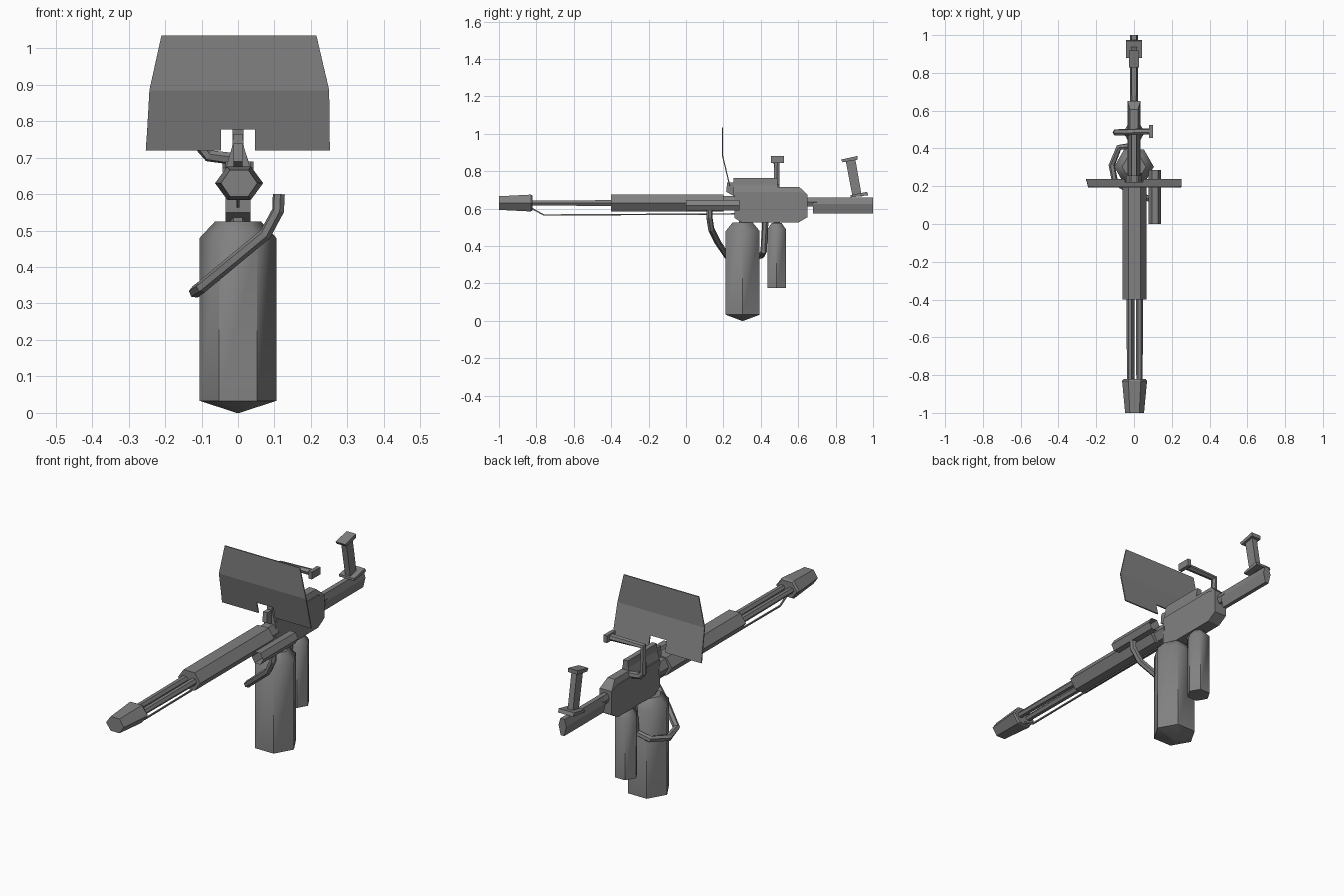
import bpy, bmesh, math
from mathutils import Vector

if "Cube" in bpy.data.objects:
    bpy.data.objects.remove(bpy.data.objects["Cube"])

steel = bpy.data.materials.new("dark_steel_grey")
steel.use_nodes = True
GREY = (0.22, 0.22, 0.22, 1)
steel.diffuse_color = GREY
steel.node_tree.nodes["Principled BSDF"].inputs["Base Color"].default_value = GREY


def finish(name, bm, fix=True):
    if fix:
        bmesh.ops.recalc_face_normals(bm, faces=bm.faces)
    mesh = bpy.data.meshes.new(name)
    bm.to_mesh(mesh)
    bm.free()
    mesh.materials.append(steel)
    ob = bpy.data.objects.new(name, mesh)
    bpy.context.collection.objects.link(ob)
    return ob


def loft(name, rings, caps=True):
    """Skin a list of point rings that have equal counts."""
    bm = bmesh.new()
    loops = [[bm.verts.new(p) for p in ring] for ring in rings]
    n = len(loops[0])
    for a, b in zip(loops, loops[1:]):
        for i in range(n):
            j = (i + 1) % n
            bm.faces.new((a[i], a[j], b[j], b[i]))
    if caps:
        bm.faces.new(loops[0])
        bm.faces.new(loops[-1])
    return finish(name, bm)


def hexagon(rx, rz=None):
    rz = rz or rx
    return [(rx * math.cos(i * math.pi / 3), rz * math.sin(i * math.pi / 3)) for i in range(6)]


def bar(name, x, z, stations, caps=True):
    """Hexagonal bar along y; stations are (y, x radius, z radius)."""
    return loft(name, [[(x + u, y, z + v) for u, v in hexagon(rx, rz)]
                       for y, rx, rz in stations], caps)


def tank(name, y, stations):
    """Upright hexagonal bottle; stations are (z, radius)."""
    ob = loft(name, [[(u, y + v, z) for u, v in hexagon(r)] for z, r in stations])
    smooth(ob, 50)


def smooth(ob, angle):
    bpy.ops.object.select_all(action='DESELECT')
    ob.select_set(True)
    bpy.context.view_layer.objects.active = ob
    bpy.ops.object.shade_smooth_by_angle(angle=math.radians(angle))


def pipe(name, points, radius, sides=6):
    """Tube swept along a polyline with mitred corners."""
    pts = [Vector(p) for p in points]
    dirs = [(b - a).normalized() for a, b in zip(pts, pts[1:])]
    side = dirs[0].orthogonal().normalized()
    rings = []
    for i, p in enumerate(pts):
        before, after = dirs[max(i - 1, 0)], dirs[min(i, len(dirs) - 1)]
        t = (before + after).normalized()
        side = (side - t * side.dot(t)).normalized()
        up = t.cross(side)
        rings.append([p + radius * (side * math.cos(k * math.tau / sides)
                                    + up * math.sin(k * math.tau / sides))
                      for k in range(sides)])
    return loft(name, rings)


def side_plate(name, profile, half_width):
    """Extrude a (y, z) outline across x."""
    return loft(name, [[(s * half_width, y, z) for y, z in profile] for s in (-1, 1)])


# Barrel group
AXIS = 0.63
bar("muzzle", 0.003, AXIS, [(-1, 0.05, 0.042), (-0.83, 0.066, 0.052), (-0.82, 0.058, 0.046)])
for label, sx in (("left", 1), ("right", -1)):
    bar(label + "_barrel", 0.004 + sx * 0.025, AXIS,
        [(-0.84, 0.017, 0.015), (-0.38, 0.018, 0.018)])
bar("barrel_sleeve", 0.003, AXIS, [(-0.4, 0.063, 0.053), (0.2, 0.063, 0.053)])
bar("sleeve_collar", 0, AXIS, [(0.19, 0.043, 0.045), (0.27, 0.043, 0.045)])
pipe("lower_wire", [(0, -0.84, 0.61), (0, -0.76, 0.566), (0, 0.27, 0.572)], 0.005, 4)

# Open side tube
bar("side_tube", 0.11, 0.618, [(0, 0.032, 0.033), (0.285, 0.032, 0.033)], caps=False)

# Receiver body with narrowing top and chamfered lower edge
body = [(0.26, 0.55), (0.3, 0.525), (0.6, 0.525), (0.65, 0.555),
        (0.65, 0.675), (0.6, 0.69), (0.26, 0.69)]
side_plate("receiver_body", body, 0.034)


def ridge(name, y0, y1, levels):
    loft(name, [[(-w, y0, z), (w, y0, z), (w, y1, z), (-w, y1, z)] for z, w in levels])


ridge("receiver_front_top", 0.255, 0.49, [(0.67, 0.034), (0.73, 0.016), (0.765, 0.013)])
loft("receiver_rear_top", [[(-0.034, 0.48, 0.675), (0.034, 0.48, 0.675),
                            (0.034, 0.65, 0.675), (-0.034, 0.65, 0.675)],
                           [(-0.02, 0.48, 0.717), (0.02, 0.48, 0.717),
                            (0.02, 0.605, 0.717), (-0.02, 0.605, 0.717)]])

# Stock and rear rest
loft("stock", [[(u, y, z) for u, z in ((-0.012, 0.66), (0.012, 0.66), (0.022, 0.625),
                                       (0.01, 0.574), (-0.01, 0.574), (-0.022, 0.625))]
               for y in (0.68, 1.0)])
bar("stock_rod", 0, 0.635, [(0.64, 0.021, 0.028), (0.7, 0.021, 0.028)])
side_plate("rest_base", [(0.88, 0.66), (0.975, 0.672), (0.968, 0.69), (0.88, 0.672)], 0.043)
side_plate("rest_post", [(0.89, 0.665), (0.94, 0.665), (0.905, 0.865), (0.853, 0.86)], 0.015)
side_plate("rest_pad", [(0.828, 0.862), (0.838, 0.848), (0.918, 0.862), (0.918, 0.882)], 0.027)

# Cocking handle: bent pipe with a knob
pipe("handle_pipe", [(0, 0.485, 0.695), (-0.08, 0.485, 0.705), (-0.097, 0.485, 0.725),
                     (-0.097, 0.485, 0.862), (0.085, 0.49, 0.862)], 0.017)
loft("handle_knob", [[(x, y, z) for y, z in ((0.455, 0.845), (0.525, 0.845),
                                             (0.525, 0.882), (0.455, 0.882))]
                     for x in (0.08, 0.1)])

# Bent shield with a notch in its lower edge
bm = bmesh.new()
NOTCH, HIGH = 0.047, 0.778


def shield_point(x, z):
    y = 0.195 if z > 0.88 else 0.195 + (0.885 - z) * 0.24
    return bm.verts.new((x, y, z))


outline = [[(-0.253, 0.72), (-NOTCH, 0.72), (-NOTCH, HIGH), (-0.249, HIGH)],
           [(NOTCH, 0.72), (0.252, 0.72), (0.251, HIGH), (NOTCH, HIGH)],
           [(-0.249, HIGH), (-NOTCH, HIGH), (NOTCH, HIGH), (0.251, HIGH),
            (0.25, 0.885), (-0.243, 0.885)],
           [(-0.243, 0.885), (0.25, 0.885), (0.215, 1.035), (-0.21, 1.035)]]
for part in outline:
    bm.faces.new([shield_point(*p) for p in part])
bmesh.ops.remove_doubles(bm, verts=bm.verts, dist=0.0005)
shield = finish("shield", bm)
thick = shield.modifiers.new("thickness", 'SOLIDIFY')
thick.thickness = 0.006
thick.offset = 0

# Shield bracket
side_plate("shield_bracket", [(0.215, 0.69), (0.27, 0.66), (0.27, 0.74), (0.22, 0.74)], 0.012)

# Tanks under the body
tank("main_tank", 0.303, [(0, 0.004), (0.033, 0.105), (0.48, 0.105), (0.525, 0.063)])
tank("main_tank_neck", 0.303, [(0.51, 0.024), (0.56, 0.024)])
tank("rear_tank", 0.485, [(0.175, 0.057), (0.49, 0.057), (0.524, 0.03)])
tank("rear_tank_neck", 0.485, [(0.51, 0.02), (0.56, 0.02)])

# Hose from the side tube around the main tank to the body
pipe("hose", [(0.112, 0.125, 0.6), (0.11, 0.125, 0.555), (0.075, 0.135, 0.49),
              (-0.01, 0.17, 0.42), (-0.1, 0.22, 0.345), (-0.118, 0.31, 0.332),
              (-0.08, 0.405, 0.35), (-0.01, 0.415, 0.37), (0, 0.425, 0.54)], 0.017)
